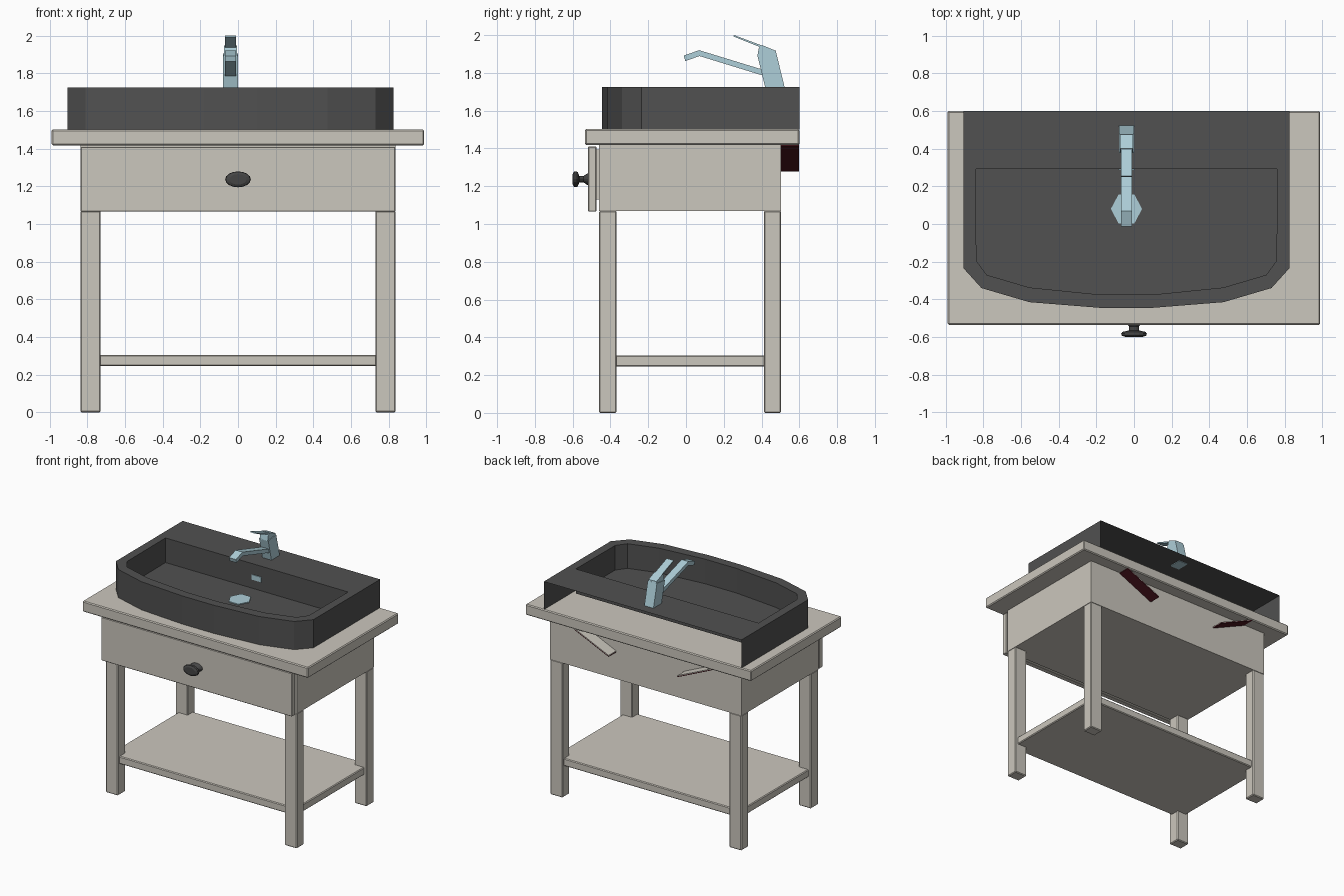
import bpy, bmesh, math

if "Cube" in bpy.data.objects:
    bpy.data.objects.remove(bpy.data.objects["Cube"])

def mat(name, rgb):
    m = bpy.data.materials.new(name)
    m.diffuse_color = (*rgb, 1)
    m.use_nodes = True
    m.node_tree.nodes["Principled BSDF"].inputs["Base Color"].default_value = m.diffuse_color
    return m

CREAM = mat("cream_wood", (0.60, 0.57, 0.51))
STONE = mat("dark_stone", (0.082, 0.082, 0.082))
KNOB = mat("dark_metal", (0.06, 0.06, 0.06))
CHROME = mat("pale_blue_chrome", (0.42, 0.62, 0.69))
RED = mat("dark_red", (0.075, 0.008, 0.014))

def mesh(name, verts, faces, material, fix=True):
    bm = bmesh.new()
    vs = [bm.verts.new(v) for v in verts]
    for f in faces:
        bm.faces.new([vs[i] for i in f])
    if fix:
        bmesh.ops.recalc_face_normals(bm, faces=bm.faces)
    me = bpy.data.meshes.new(name)
    bm.to_mesh(me)
    bm.free()
    me.materials.append(material)
    ob = bpy.data.objects.new(name, me)
    bpy.context.collection.objects.link(ob)
    return ob

def prism(name, bottom, top, material):
    """Solid between two matching rings of points."""
    n = len(bottom)
    faces = [tuple(range(n)), tuple(range(n, 2 * n))]
    faces += [(i, (i + 1) % n, n + (i + 1) % n, n + i) for i in range(n)]
    return mesh(name, bottom + top, faces, material)

def box(name, x0, x1, y0, y1, z0, z1, material=CREAM, bevel=0.0):
    ring = [(x0, y0), (x1, y0), (x1, y1), (x0, y1)]
    ob = prism(name, [(x, y, z0) for x, y in ring], [(x, y, z1) for x, y in ring], material)
    if bevel:
        b = ob.modifiers.new("bevel", 'BEVEL')
        b.width, b.segments = bevel, 1
    return ob

def side_profile(name, pts, x0, x1, material):
    """Extrude a (y, z) outline along x."""
    return prism(name, [(x0, y, z) for y, z in pts], [(x1, y, z) for y, z in pts], material)

# Table frame
for sx, side in ((-1, "left"), (1, "right")):
    xa, xb = sorted((sx * 0.73, sx * 0.837))
    box(f"front_leg_{side}", xa, xb, -0.46, -0.367, 0, 1.07, bevel=0.006)
    box(f"back_leg_{side}", xa, xb, 0.413, 0.503, 0, 1.07, bevel=0.006)
box("apron_case", -0.837, 0.837, -0.46, 0.503, 1.068, 1.42)
box("shelf", -0.815, 0.815, -0.44, 0.483, 0.245, 0.305, bevel=0.006)
box("countertop", -0.99, 0.988, -0.535, 0.6, 1.418, 1.502, bevel=0.007)

# Drawer and knob
box("drawer_front", -0.835, 0.835, -0.518, -0.474, 1.066, 1.41, bevel=0.004)
box("drawer_body", -0.72, 0.72, -0.476, -0.455, 1.13, 1.395)

N = 16
prof = [(0.055, -0.515), (0.045, -0.527), (0.026, -0.543), (0.026, -0.565),
        (0.062, -0.573), (0.068, -0.582), (0.065, -0.593), (0.045, -0.6)]
verts = [(r * math.cos(2 * math.pi * k / N), y, 1.237 + 0.62 * r * math.sin(2 * math.pi * k / N))
         for r, y in prof for k in range(N)]
faces = [(j * N + k, j * N + (k + 1) % N, (j + 1) * N + (k + 1) % N, (j + 1) * N + k)
         for j in range(len(prof) - 1) for k in range(N)]
faces += [tuple(range(N)), tuple(range((len(prof) - 1) * N, len(prof) * N))]
mesh("drawer_knob", verts, faces, KNOB)

# Basin: D-shaped shell, open at the back under the tap ledge
CX = -0.04
def d_shape(half):
    return [(CX - a, y) for a, y in half] + [(CX + a, y) for a, y in reversed(half)]

outer = d_shape([(0.865, 0.6), (0.865, -0.235), (0.77, -0.34), (0.515, -0.415), (0.14, -0.445)])
inner = d_shape([(0.80, 0.293), (0.797, -0.195), (0.742, -0.27), (0.515, -0.337), (0.14, -0.375)])
n = len(outer)
ZB, ZF, ZT = 1.50, 1.53, 1.725
verts = ([(x, y, ZB) for x, y in outer] + [(x, y, ZT) for x, y in outer] +
         [(x, y, ZT) for x, y in inner] + [(x, y, ZF) for x, y in inner])
faces = []
for i in range(n):
    j = (i + 1) % n
    if j:
        faces.append((i, j, n + j, n + i))                    # outer wall
    faces.append((n + i, n + j, 2 * n + j, 2 * n + i))        # rim
    faces.append((2 * n + i, 2 * n + j, 3 * n + j, 3 * n + i))  # inner wall
faces.append(tuple(range(3 * n, 4 * n)))                      # floor
mesh("basin", verts, faces, STONE, fix=False)

# Drain cap and overflow plate
hexa = [(CX + 0.083 * math.cos(k * math.pi / 3), 0.08 + 0.09 * math.sin(k * math.pi / 3)) for k in range(6)]
prism("drain_cap", [(x, y, ZF - 0.002) for x, y in hexa], [(x, y, ZF + 0.007) for x, y in hexa], CHROME)
box("overflow_plate", CX - 0.042, CX + 0.042, 0.287, 0.295, 1.60, 1.64, CHROME)

# Tap
side_profile("tap_body", [(0.42, 1.72), (0.523, 1.72), (0.478, 1.905), (0.378, 1.893)],
             CX - 0.04, CX + 0.04, CHROME)
side_profile("tap_head", [(0.378, 1.89), (0.478, 1.9), (0.474, 1.918), (0.40, 1.948), (0.385, 1.93)],
             CX - 0.035, CX + 0.035, CHROME)
side_profile("tap_lever", [(0.25, 1.993), (0.255, 2.0), (0.476, 1.917), (0.472, 1.905)],
             CX - 0.03, CX + 0.03, CHROME)
side_profile("tap_spout", [(0.42, 1.782), (0.42, 1.813), (0.07, 1.92), (-0.012, 1.892),
                           (-0.004, 1.863), (0.072, 1.889)], CX - 0.03, CX + 0.03, CHROME)

# Slanted back brackets: red underside, cream top plate
for s, side in ((-1, "left"), (1, "right")):
    for name, dz, m in (("bracket_plate", 0.0, RED), ("bracket_cover", 0.006, CREAM)):
        strip = [(CX + s * 0.30, 1.278 + dz), (CX + s * 0.60, 1.412 + dz),
                 (CX + s * 0.60, 1.418 + dz), (CX + s * 0.30, 1.284 + dz)]
        prism(f"{name}_{side}", [(x, 0.5, z) for x, z in strip],
              [(x, 0.597, z) for x, z in strip], m)
